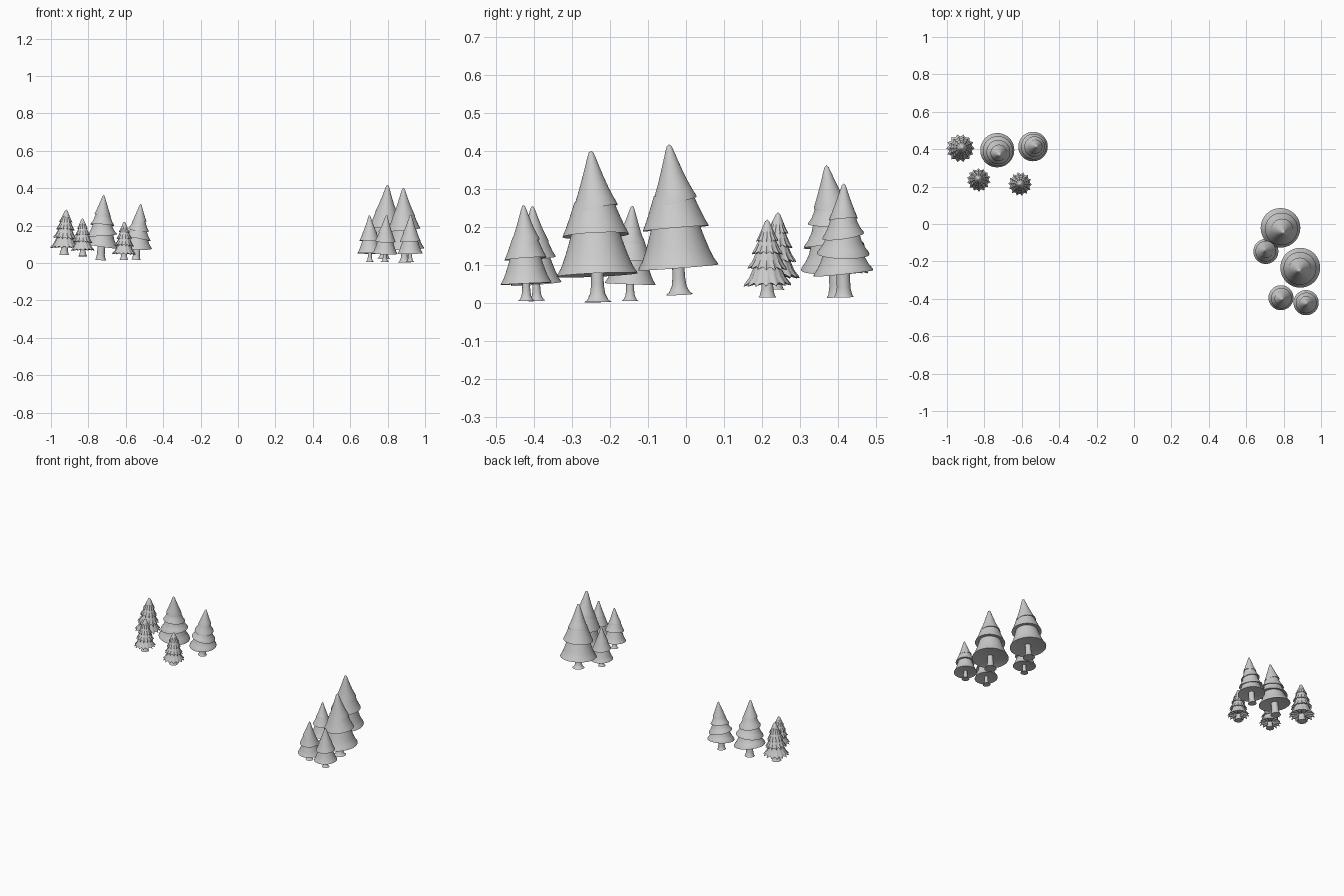
import bpy, bmesh, math

# Each tier: (tilt, tilt direction in degrees, [(radius, height), ...] rim to top)
PINE = dict(h=0.40, trunk=[(0.036, 0), (0.028, 0.006), (0.020, 0.022), (0.017, 0.045), (0.016, 0.09)], bend=-0.01, points=0,
    tiers=[(0.04, 40, [(0.107, 0.072), (0.105, 0.077), (0.095, 0.093), (0.085, 0.118), (0.074, 0.150), (0.060, 0.195)]),
           (0.08, 20, [(0.088, 0.176), (0.086, 0.181), (0.077, 0.200), (0.067, 0.225), (0.052, 0.265)]),
           (0.22, 75, [(0.061, 0.244), (0.060, 0.249), (0.051, 0.270), (0.040, 0.297), (0.029, 0.328),
                       (0.019, 0.358), (0.011, 0.383), (0.006, 0.396), (0, 0.40)])])
FIR = dict(h=0.30, trunk=[(0.026, 0), (0.022, 0.006), (0.018, 0.025), (0.017, 0.09)], bend=0.006, points=0,
    tiers=[(0.10, 60, [(0.079, 0.062), (0.078, 0.067), (0.067, 0.082), (0.058, 0.10), (0.048, 0.135)]),
           (0.12, 200, [(0.069, 0.114), (0.068, 0.118), (0.058, 0.131), (0.048, 0.15), (0.038, 0.185)]),
           (0.14, 120, [(0.055, 0.161), (0.054, 0.165), (0.045, 0.178), (0.037, 0.197), (0.028, 0.225)]),
           (0.16, 20, [(0.038, 0.205), (0.037, 0.209), (0.030, 0.226), (0.021, 0.250), (0.012, 0.275),
                       (0.005, 0.295), (0, 0.30)])])
SPRUCE = dict(h=0.205, trunk=[(0.024, 0), (0.020, 0.005), (0.016, 0.022), (0.014, 0.06)], bend=0.003, points=14,
    tiers=[(0.03, 10, [(0.064, 0.030), (0.062, 0.036), (0.049, 0.052), (0.040, 0.072), (0.032, 0.092)]),
           (0.05, 130, [(0.053, 0.074), (0.051, 0.080), (0.041, 0.094), (0.033, 0.111), (0.026, 0.128)]),
           (0.05, 250, [(0.042, 0.113), (0.040, 0.118), (0.032, 0.131), (0.025, 0.146), (0.019, 0.16)]),
           (0.05, 60, [(0.030, 0.148), (0.028, 0.153), (0.021, 0.166), (0.014, 0.182),
                       (0.006, 0.20), (0, 0.205)])])


def lathe(bm, profile, place, seg):
    """Revolve a profile; place(r, z, angle, index) gives the final point."""
    rings = []
    for i, (r, z) in enumerate(profile):
        if r == 0:
            rings.append([bm.verts.new(place(0, z, 0, i))] * seg)
        else:
            rings.append([bm.verts.new(place(r, z, math.tau * k / seg, i)) for k in range(seg)])
    for a, b in zip(rings, rings[1:]):
        for k in range(seg):
            j = (k + 1) % seg
            quad = list(dict.fromkeys([a[k], a[j], b[j], b[k]]))
            if len(quad) > 2:
                bm.faces.new(quad)


def tree(name, kind, loc, height, lean=(0, 0), spin=0):
    s = height / kind["h"]
    bm = bmesh.new()

    # Flared trunk
    lathe(bm, [(0, 0)] + kind["trunk"],
          lambda r, z, a, i: (r * math.cos(a), r * math.sin(a), z), 20)

    # Branch tiers with closed undersides and a slightly bent tip
    n = kind["points"]
    seg = n * 4 if n else 48
    for tilt, direction, outline in kind["tiers"]:
        rim_r, rim_z = outline[0]
        top_z = outline[-1][1]
        d = math.radians(direction)

        def place(r, z, a, i):
            w = min(1, max(0, (top_z - z) / (top_z - rim_z)))
            if n and r:
                notch = abs(math.sin(n * a / 2))
                if i > 0:
                    r *= 1 - 0.17 * w * notch
                    z += 0.14 * rim_r * w * w * notch
            bend = kind["bend"] * (z / kind["h"]) ** 2
            return (r * math.cos(a), r * math.sin(a) + bend,
                    z + tilt * w * r * math.cos(a - d))

        lathe(bm, [(0, rim_z + 0.12 * rim_r), (rim_r * 0.8, rim_z + 0.05 * rim_r)] + outline, place, seg)
    bmesh.ops.recalc_face_normals(bm, faces=bm.faces)

    mesh = bpy.data.meshes.new(name)
    bm.to_mesh(mesh)
    bm.free()
    ob = bpy.data.objects.new(name, mesh)
    bpy.context.collection.objects.link(ob)

    # Shrink the mesh, turn it, then tip the whole tree toward its lean
    from mathutils import Matrix
    mesh.transform(Matrix.Rotation(math.atan2(-lean[1], height), 4, 'X')
                   @ Matrix.Rotation(math.atan2(lean[0], height), 4, 'Y')
                   @ Matrix.Rotation(math.radians(spin), 4, 'Z') @ Matrix.Scale(s, 4))
    ob.location = loc
    bpy.ops.object.select_all(action='DESELECT')
    ob.select_set(True)
    bpy.context.view_layer.objects.active = ob
    bpy.ops.object.shade_smooth_by_angle(angle=math.radians(40))


# Left grove
tree("spruce_tree_large", SPRUCE, (-0.93, 0.405, 0.043), 0.243, (0.012, 0))
tree("fir_tree_large", FIR, (-0.735, 0.40, 0.017), 0.348, (0.02, -0.025), 150)
tree("fir_tree_small", FIR, (-0.545, 0.415, 0.017), 0.299, (0.025, -0.006))
tree("spruce_tree_medium", SPRUCE, (-0.83, 0.235, 0.036), 0.203, (0, 0.005), 40)
tree("spruce_tree_small", SPRUCE, (-0.61, 0.214, 0.016), 0.204, (0.005, 0), 100)

# Right grove
tree("pine_tree_large_back", PINE, (0.78, -0.017, 0.023), 0.396, (0.018, -0.018), 10)
tree("pine_tree_large_front", PINE, (0.89, -0.232, 0.003), 0.398, (-0.006, -0.008))
tree("pine_tree_small_left", PINE, (0.705, -0.147, 0.006), 0.250, (0, 0), 200)
tree("pine_tree_small_middle", PINE, (0.785, -0.392, 0.006), 0.250, (0.003, -0.012), 90)
tree("pine_tree_small_right", PINE, (0.92, -0.42, 0.006), 0.252, (0, -0.002), 30)
